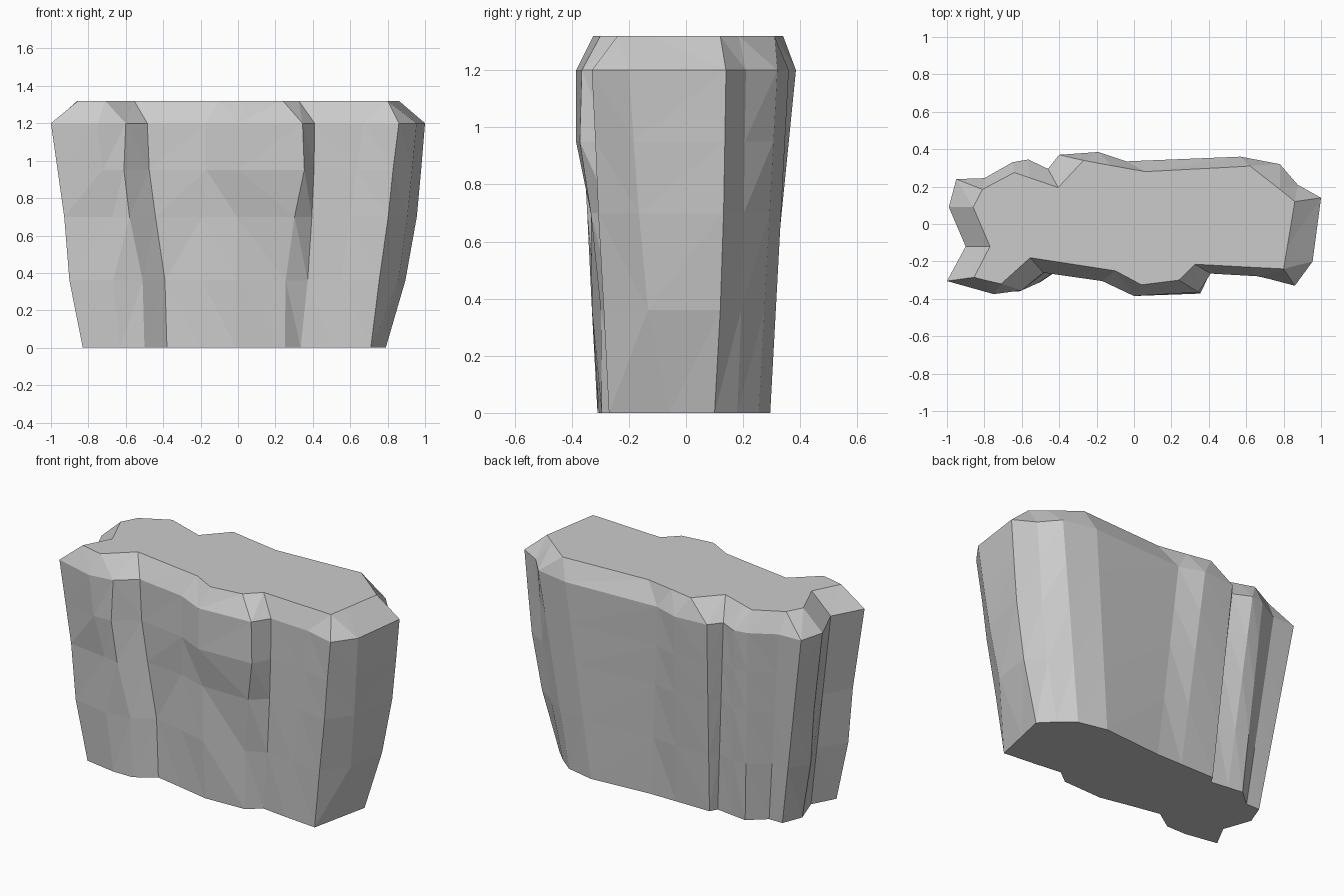
import bpy, bmesh

# Outlines of the rock, counter-clockwise from the front left corner
base = [(-.83, -.275), (-.63, -.31), (-.50, -.31), (-.38, -.23), (-.2, -.265),
        (-.01, -.305), (.25, -.295), (.335, -.23), (.5, -.25), (.71, -.27),
        (.755, -.06), (.79, .10), (.71, .18), (.616, .255), (.44, .295),
        (.05, .265), (-.12, .265), (-.345, .265), (-.37, .22), (-.48, .235),
        (-.575, .247), (-.677, .16), (-.767, .16), (-.815, .036), (-.755, -.134)]
rim = [(-1, -.305), (-.75, -.375), (-.60, -.355), (-.485, -.26), (-.17, -.305),
       (0, -.385), (.345, -.365), (.41, -.265), (.67, -.28), (.86, -.33),
       (.955, -.20), (1, .14), (.875, .21), (.78, .32), (.57, .36),
       (-.04, .335), (-.19, .385), (-.40, .37), (-.46, .295), (-.565, .345),
       (-.65, .33), (-.80, .245), (-.95, .24), (-.99, .09), (-.90, -.12)]
cap = [(-.855, -.285), (-.79, -.302), (-.71, -.32), (-.555, -.18), (-.10, -.25),
       (.04, -.325), (.24, -.30), (.325, -.215), (.6, -.23), (.80, -.24),
       (.82, -.12), (.86, .12), (.78, .185), (.62, .31), (.5, .303),
       (.06, .28), (-.12, .312), (-.27, .34), (-.405, .195), (-.56, .248),
       (-.64, .275), (-.72, .233), (-.81, .185), (-.86, .09), (-.77, -.12)]
RIM_Z, TOP_Z = 1.2, 1.32

# Overhangs and bulges: how far a column has spread from base to rim at a height
bulge = {.36: {0: .42, 2: .1, 3: .1, 6: .05, 7: .5, 9: .3, 10: .52, 11: .5, 12: .45, 23: .42},
         .70: {1: .35, 2: .8, 4: .3, 5: .35, 6: .55, 7: .8, 9: .62, 10: .75, 11: .79, 12: .75},
         .95: {2: 1.1, 3: .9, 4: 1, 5: 1, 6: 1.1, 7: .95, 10: .88, 11: .9, 12: .85}}


def spread(z, special):
    pts = []
    for i, (b, r) in enumerate(zip(base, rim)):
        t = special.get(i, z / RIM_Z)
        pts.append((b[0] + (r[0] - b[0]) * t, b[1] + (r[1] - b[1]) * t, z))
    return pts


rows = [spread(0, {})] + [spread(z, s) for z, s in bulge.items()] + [spread(RIM_Z, {})]
rows.append([(x, y, TOP_Z) for x, y in cap])

# Skin the outlines, close both ends and break the walls into flat facets
bm = bmesh.new()
rings = [[bm.verts.new(p) for p in row] for row in rows]
n = len(base)
walls = []
for lo, hi in zip(rings, rings[1:]):
    for i in range(n):
        j = (i + 1) % n
        walls.append(bm.faces.new((lo[i], lo[j], hi[j], hi[i])))
bmesh.ops.triangulate(bm, faces=walls, quad_method='SHORT_EDGE')
bm.faces.new(rings[-1])
bm.faces.new(rings[0][::-1])
bmesh.ops.recalc_face_normals(bm, faces=bm.faces)

mesh = bpy.data.meshes.new("cliff_rock")
bm.to_mesh(mesh)
bm.free()
rock = bpy.data.objects.new("cliff_rock", mesh)
bpy.context.collection.objects.link(rock)
